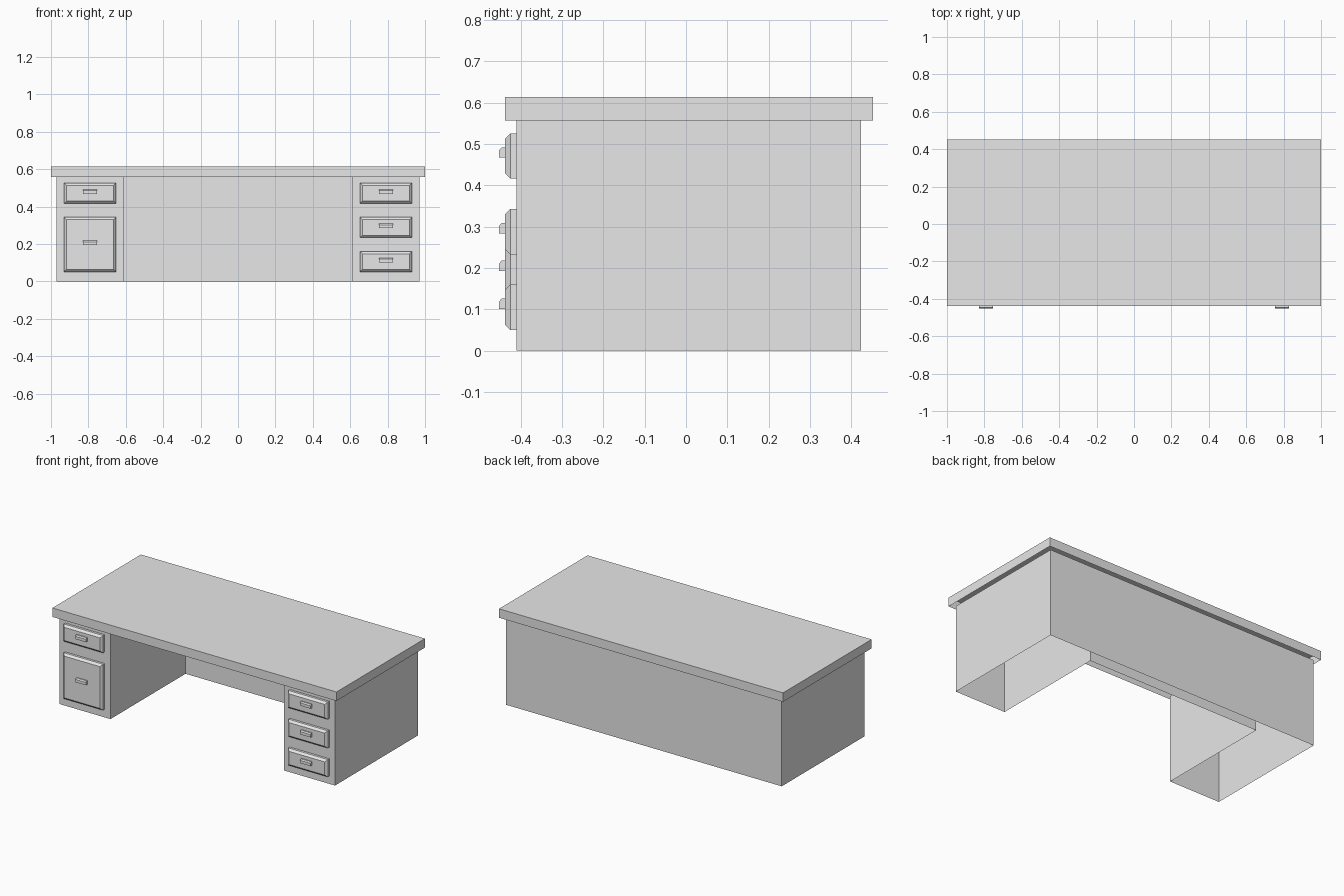
import bpy, bmesh

cube = bpy.data.objects.get("Cube")
if cube:
    bpy.data.objects.remove(cube, do_unlink=True)

grey = bpy.data.materials.new("plain_grey")
grey.use_nodes = True
COLOUR = (0.8, 0.8, 0.8, 1)
grey.diffuse_color = COLOUR
grey.node_tree.nodes["Principled BSDF"].inputs["Base Color"].default_value = COLOUR


def finish(name, bm):
    mesh = bpy.data.meshes.new(name)
    bm.to_mesh(mesh)
    bm.free()
    mesh.materials.append(grey)
    obj = bpy.data.objects.new(name, mesh)
    bpy.context.collection.objects.link(obj)
    return obj


def loft(name, rings, cap_start=False, cap_end=False):
    """Join matching closed rings of points with quads."""
    bm = bmesh.new()
    loops = [[bm.verts.new(p) for p in ring] for ring in rings]
    for a, b in zip(loops, loops[1:]):
        for i in range(len(a)):
            j = (i + 1) % len(a)
            bm.faces.new((a[i], a[j], b[j], b[i]))
    if cap_start:
        bm.faces.new(loops[0][::-1])
    if cap_end:
        bm.faces.new(loops[-1])
    return finish(name, bm)


def front_rect(x0, x1, z0, z1, y):
    return [(x0, y, z0), (x1, y, z0), (x1, y, z1), (x0, y, z1)]


# Measurements shared by the parts
TOP, LIP = 0.614, 0.557
SIDE, KNEE = 0.97, 0.611
FRONT, BACK, KNEE_BACK = -0.41, 0.423, 0.345
FACE = -0.438

# Worktop: a thin shell, open underneath
slab = [(-1, FACE), (1, FACE), (1, 0.452), (-1, 0.452)]
loft("worktop", [[(x, y, z) for x, y in slab] for z in (LIP, TOP)], cap_end=True)

# Pedestals and back panel: one U-shaped wall, open top and bottom
right_half = [(KNEE, KNEE_BACK), (KNEE, FRONT), (SIDE, FRONT), (SIDE, BACK)]
plan = right_half + [(-x, y) for x, y in reversed(right_half)]
loft("pedestals_and_back", [[(x, y, z) for x, y in plan] for z in (0, LIP)])


def drawer(name, cx, z0, z1):
    # Drawer front with a chamfered rim
    w, rim = 0.139, 0.013
    loft(name + "_front", [
        front_rect(cx - w, cx + w, z0, z1, FRONT),
        front_rect(cx - w, cx + w, z0, z1, -0.425),
        front_rect(cx - w + rim, cx + w - rim, z0 + rim, z1 - rim, FACE),
    ], cap_end=True)
    # Small pull, flat below and sloped on top
    cz, h = (z0 + z1) / 2 + 0.008, 0.037
    low, high = cz - 0.012, cz + 0.013
    loft(name + "_handle", [
        front_rect(cx - h, cx + h, low, high, FACE),
        front_rect(cx - h, cx + h, low, high, -0.446),
        front_rect(cx - h, cx + h, low, high - 0.007, -0.452),
    ], cap_end=True)


# Two drawers on one side, three on the other
COLUMN = 0.791
drawer("right_top_drawer", -COLUMN, 0.416, 0.526)
drawer("right_file_drawer", -COLUMN, 0.051, 0.343)
for label, z in (("top", 0.416), ("middle", 0.233), ("bottom", 0.05)):
    drawer("left_" + label + "_drawer", COLUMN, z, z + 0.11)
